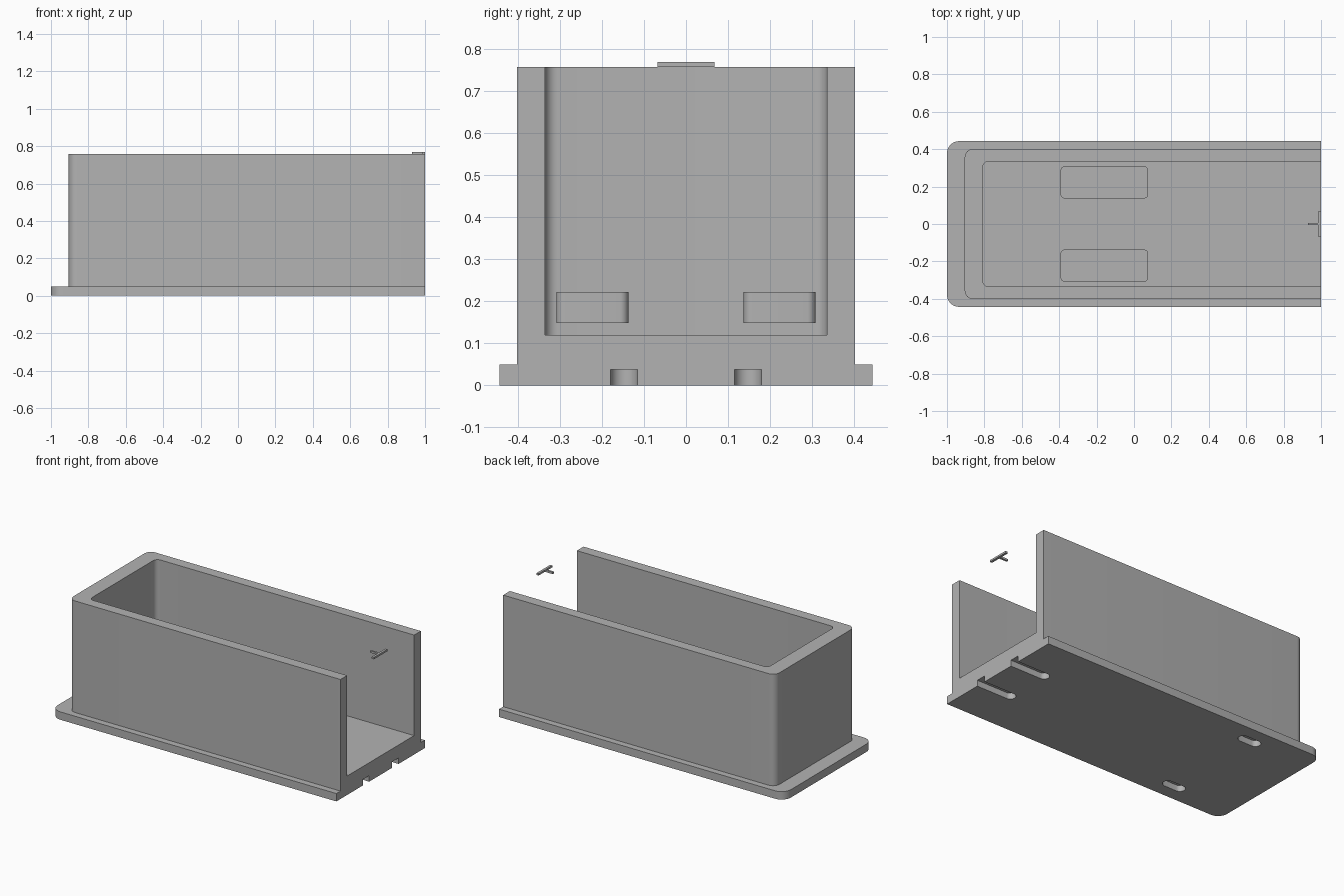
import bpy, bmesh, math

default_cube = bpy.data.objects.get("Cube")
if default_cube:
    bpy.data.objects.remove(default_cube, do_unlink=True)

grey = bpy.data.materials.new("light grey")
grey.use_nodes = True
grey.diffuse_color = (0.45, 0.45, 0.45, 1)
grey.node_tree.nodes["Principled BSDF"].inputs["Base Color"].default_value = (0.45, 0.45, 0.45, 1)


def block(name, x, y, z, radius=0, steps=8):
    """Upright prism between (min, max) ranges, with rounded vertical corners."""
    corners = [(x[1], y[1], -1, -1), (x[0], y[1], 1, -1), (x[0], y[0], 1, 1), (x[1], y[0], -1, 1)]
    bm = bmesh.new()
    ring = []
    for i, (cx, cy, sx, sy) in enumerate(corners):
        if radius == 0:
            ring.append(bm.verts.new((cx, cy, z[0])))
            continue
        for k in range(steps + 1):
            a = (i + k / steps) * math.pi / 2
            ring.append(bm.verts.new((cx + radius * (sx + math.cos(a)),
                                      cy + radius * (sy + math.sin(a)), z[0])))
    bmesh.ops.remove_doubles(bm, verts=ring, dist=0.0001)
    face = bm.faces.new([v for v in ring if v.is_valid])
    top = bmesh.ops.extrude_face_region(bm, geom=[face])["geom"]
    bmesh.ops.translate(bm, vec=(0, 0, z[1] - z[0]),
                        verts=[g for g in top if isinstance(g, bmesh.types.BMVert)])
    bmesh.ops.recalc_face_normals(bm, faces=bm.faces)
    mesh = bpy.data.meshes.new(name)
    bm.to_mesh(mesh)
    bm.free()
    mesh.materials.append(grey)
    obj = bpy.data.objects.new(name, mesh)
    bpy.context.collection.objects.link(obj)
    return obj


def select_only(obj):
    bpy.ops.object.select_all(action='DESELECT')
    obj.select_set(True)
    bpy.context.view_layer.objects.active = obj


def combine(target, tool, operation):
    """Apply a boolean and discard the tool."""
    tool.hide_render = True
    mod = target.modifiers.new("boolean", 'BOOLEAN')
    mod.operation = operation
    mod.solver = 'EXACT'
    mod.object = tool
    select_only(target)
    bpy.ops.object.modifier_apply(modifier=mod.name)
    bpy.data.objects.remove(tool, do_unlink=True)


# Flanged tray with tall walls, open at one end
tray = block("tray", (-1, 1.2), (-0.443, 0.443), (0, 0.05), 0.065)
combine(tray, block("walls", (-0.905, 1.2), (-0.402, 0.402), (0.02, 0.757), 0.045), 'UNION')
combine(tray, block("cavity", (-0.808, 1.4), (-0.335, 0.335), (0.12, 0.9), 0.03), 'DIFFERENCE')
combine(tray, block("end_trim", (1, 1.6), (-0.6, 0.6), (-0.2, 1)), 'DIFFERENCE')

# Slots under the base: open ones at the open end, closed ones at the other
for side in (-1, 1):
    for x, y in (((0.752, 1.3), 0.147), ((-0.645, -0.495), 0.33)):
        slot = block("slot", x, (side * y - 0.032, side * y + 0.032), (-0.1, 0.038), 0.032)
        combine(tray, slot, 'DIFFERENCE')

# Pair of rounded blocks inside the tray
parts = [tray]
for name, side in (("left_inner_block", 1), ("right_inner_block", -1)):
    y = sorted((side * 0.137, side * 0.308))
    parts.append(block(name, (-0.392, 0.075), y, (0.148, 0.222), 0.02))

# Small T-shaped marker at the open end
marker = block("t_marker", (0.985, 1), (-0.068, 0.068), (0.757, 0.769))
combine(marker, block("t_stem", (0.93, 0.99), (-0.006, 0.006), (0.757, 0.769)), 'UNION')
parts.append(marker)

for obj in parts:
    select_only(obj)
    bpy.ops.object.shade_smooth_by_angle(angle=math.radians(30))
